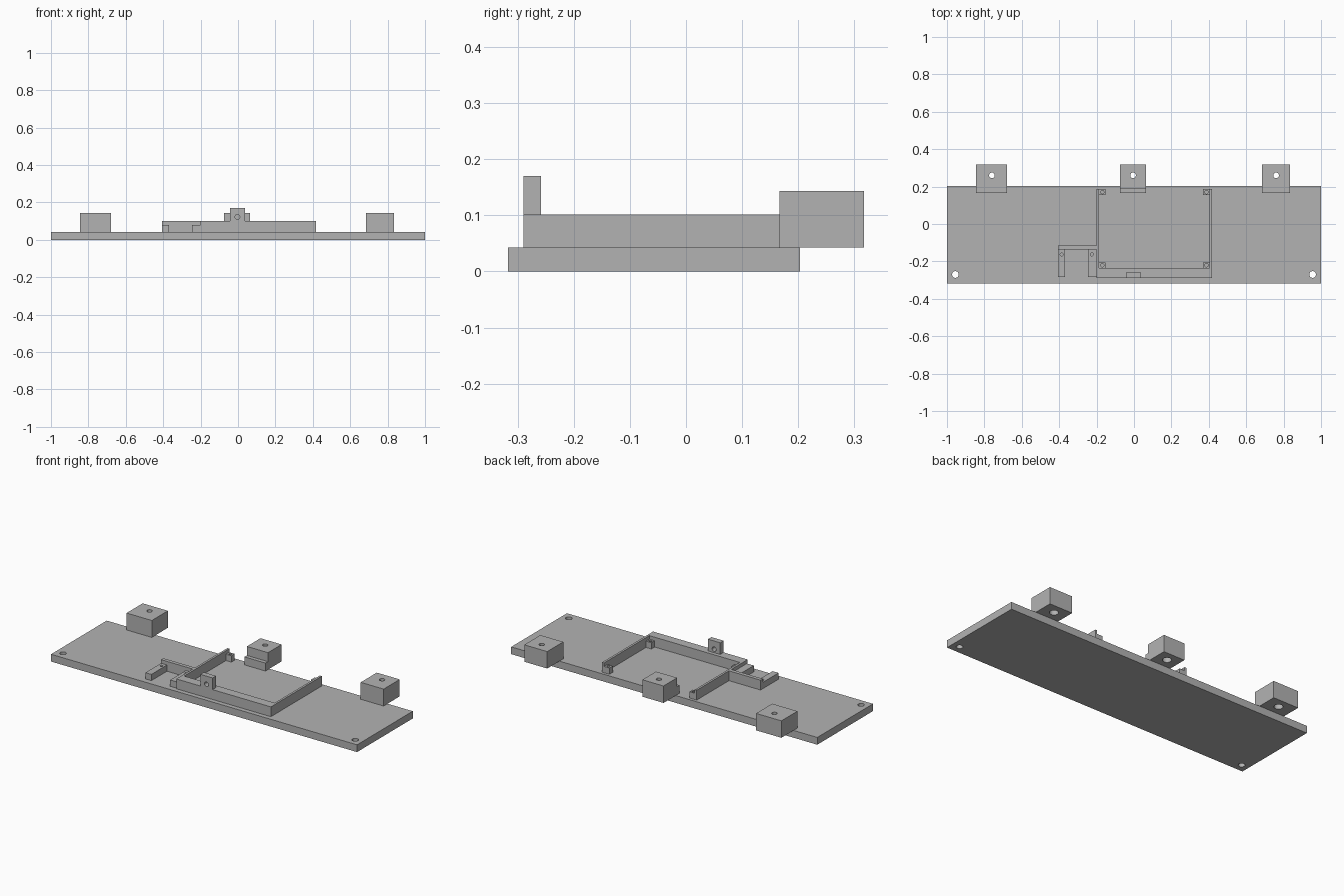
import bpy, math

if "Cube" in bpy.data.objects:
    bpy.data.objects.remove(bpy.data.objects["Cube"])

grey = bpy.data.materials.new("light grey")
grey.diffuse_color = (0.45, 0.45, 0.45, 1)
grey.use_nodes = True
grey.node_tree.nodes["Principled BSDF"].inputs["Base Color"].default_value = grey.diffuse_color


def box(name, x0, x1, y0, y1, z0, z1):
    """Axis-aligned block given by its limits."""
    bpy.ops.mesh.primitive_cube_add(size=1, location=((x0 + x1) / 2, (y0 + y1) / 2, (z0 + z1) / 2))
    ob = bpy.context.object
    ob.name = name
    ob.scale = (x1 - x0, y1 - y0, z1 - z0)
    bpy.ops.object.transform_apply(location=False, rotation=False, scale=True)
    ob.data.materials.append(grey)
    return ob


def drill(ob, x, y, z, r, depth, axis="Z"):
    """Bore a round hole centred on a point."""
    rot = (math.pi / 2, 0, 0) if axis == "Y" else (0, 0, 0)
    bpy.ops.mesh.primitive_cylinder_add(vertices=32, radius=r, depth=depth, location=(x, y, z), rotation=rot)
    cutter = bpy.context.object
    cutter.hide_render = True
    cutter.data.materials.append(grey)
    mod = ob.modifiers.new("hole", "BOOLEAN")
    mod.operation = "DIFFERENCE"
    mod.solver = "EXACT"
    mod.object = cutter
    bpy.context.view_layer.objects.active = ob
    bpy.ops.object.modifier_apply(modifier=mod.name)
    bpy.data.objects.remove(cutter)


BASE = 0.043   # top of the base plate
WALL = 0.101   # top of the walls
LOW = 0.08     # top of the low posts and rails

# Base plate with two mounting holes
plate = box("base_plate", -1, 1, -0.317, 0.203, 0, BASE)
for x in (-0.955, 0.955):
    drill(plate, x, -0.27, 0.02, 0.018, 0.2)

# Overhanging blocks, bored through with a wider recess underneath
for name, x0, x1, y0, hx in (("left_block", -0.845, -0.68, 0.167, -0.76),
                             ("middle_block", -0.075, 0.063, 0.19, -0.005),
                             ("right_block", 0.685, 0.835, 0.167, 0.76)):
    block = box(name, x0, x1, y0, 0.317, BASE, 0.143)
    drill(block, hx, 0.26, 0.1, 0.015, 0.3)
    drill(block, hx, 0.26, BASE, 0.024, 0.08)
box("middle_block_lip", -0.075, 0.063, 0.167, 0.19, BASE, 0.09)

# Open tray walls
box("tray_left_wall", -0.2, -0.187, -0.236, 0.186, BASE, WALL)
box("tray_right_wall", 0.405, 0.418, -0.236, 0.186, BASE, WALL)
box("tray_front_wall", -0.2, 0.418, -0.29, -0.236, BASE, WALL)

# Tab with a cross hole on the front wall
tab = box("front_tab", -0.043, 0.037, -0.29, -0.258, WALL - 0.005, 0.17)
drill(tab, -0.003, -0.275, 0.122, 0.013, 0.2, "Y")

# Drilled corner posts inside the tray
for x0 in (-0.187, 0.37):
    for y0 in (-0.236, 0.155):
        post = box("corner_post", x0, x0 + 0.035, y0, y0 + 0.031, BASE, LOW)
        drill(post, x0 + 0.0175, y0 + 0.0155, LOW, 0.009, 0.05)

# Side bracket: back wall and two drilled rails
box("bracket_back_wall", -0.407, -0.2, -0.137, -0.115, BASE, WALL)
for x0, x1, hx in ((-0.407, -0.368, -0.387), (-0.245, -0.2, -0.225)):
    rail = box("bracket_rail", x0, x1, -0.283, -0.137, BASE, LOW)
    drill(rail, hx, -0.163, LOW, 0.008, 0.05)
